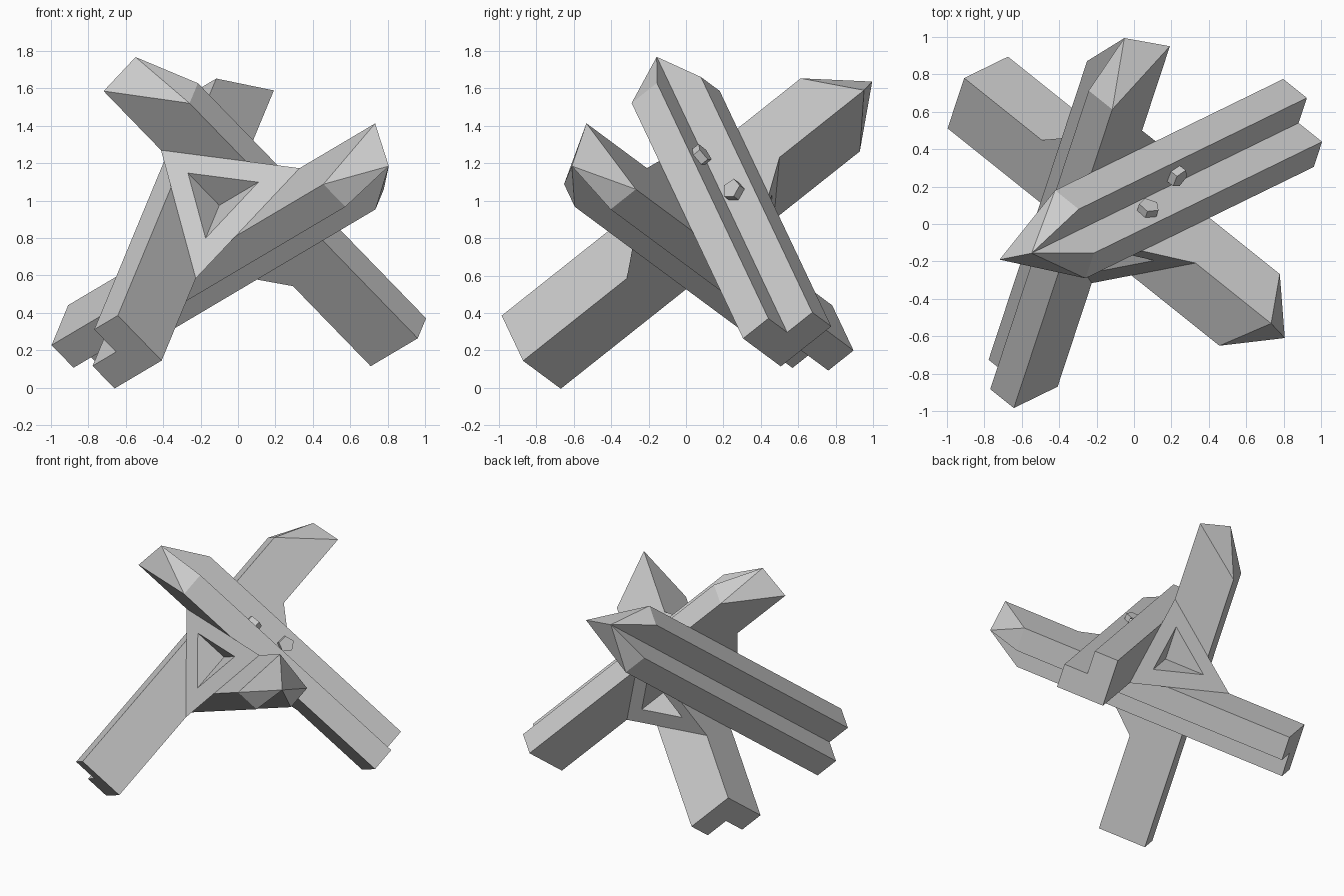
import bpy, bmesh
from mathutils import Vector, Matrix

if "Cube" in bpy.data.objects:
    bpy.data.objects.remove(bpy.data.objects["Cube"])

# Three perpendicular beam directions and the point where the beams meet
A = Vector((-0.66, -0.322, 0.68)).normalized()
C = Vector((0.253, 0.76, 0.599))
C = (C - A * C.dot(A)).normalized()
B = C.cross(A)
CENTRE = Vector((-0.082, 0.12, 0.93))
LEG, THICK = 0.355, 0.178


def make(name, verts, faces):
    bm = bmesh.new()
    vs = [bm.verts.new(v) for v in verts]
    for f in faces:
        bm.faces.new([vs[i] for i in f])
    bmesh.ops.recalc_face_normals(bm, faces=bm.faces)
    mesh = bpy.data.meshes.new(name)
    bm.to_mesh(mesh)
    bm.free()
    ob = bpy.data.objects.new(name, mesh)
    bpy.context.collection.objects.link(ob)
    return ob


# Angle-section beam: flat foot, pointed upper end
def beam(name, axis, u, v, foot, side, tip):
    profile = [(0, 0), (LEG, 0), (LEG, THICK), (THICK, THICK), (THICK, LEG), (0, LEG)]
    tops = [tip, side, side, tip, side, side]
    base = [CENTRE + u * p + v * q for p, q in profile]
    verts = [b + axis * foot for b in base] + [b + axis * t for b, t in zip(base, tops)]
    faces = [(i, (i + 1) % 6, (i + 1) % 6 + 6, i + 6) for i in range(6)]
    faces += [(0, 1, 2, 3), (0, 3, 4, 5)]
    faces += [(6, 7, 9), (7, 8, 9), (6, 9, 11), (9, 10, 11)]
    make(name, verts, faces)


beam("right_foot_beam", A, B, C, -1.20, 0.65, 0.965)
beam("left_foot_beam", B, -A, -C, -1.165, 0.885, 1.15)
beam("front_foot_beam", C, A, -B, -1.305, 0.80, 1.095)


# Hollow three-sided corner bracket
def bracket(name, axes, lengths, t=0.09):
    inner = CENTRE + sum(axes, Vector()) * t
    outer = [CENTRE + d * l for d, l in zip(axes, lengths)]
    rim = []
    for i in range(3):
        reach = lengths[i] * (1 - sum(t / lengths[j] for j in range(3) if j != i))
        rim.append(inner + axes[i] * (reach - t))
    verts = [CENTRE] + outer + [inner] + rim
    faces = []
    for i in range(3):
        j = (i + 1) % 3
        faces += [(0, 1 + i, 1 + j), (4, 5 + i, 5 + j), (1 + i, 1 + j, 5 + j, 5 + i)]
    make(name, verts, faces)


bracket("front_bracket", (A, B, -C), (0.50, 0.58, 0.575))
bracket("rear_bracket", (-A, -B, C), (0.57, 0.58, 0.50))


# Five-sided bolt heads in the channel of the right foot beam
def bolt(name, pos, normal):
    bm = bmesh.new()
    place = Matrix.Translation(pos) @ normal.to_track_quat('Z', 'Y').to_matrix().to_4x4()
    bmesh.ops.create_cone(bm, cap_ends=True, segments=5, radius1=0.057, radius2=0.057,
                          depth=0.09, matrix=place)
    mesh = bpy.data.meshes.new(name)
    bm.to_mesh(mesh)
    bm.free()
    bpy.context.collection.objects.link(bpy.data.objects.new(name, mesh))


bolt("lower_bolt", CENTRE - A * 0.165 + B * THICK + C * 0.255, B)
bolt("upper_bolt", CENTRE + A * 0.12 + B * 0.265 + C * THICK, C)
